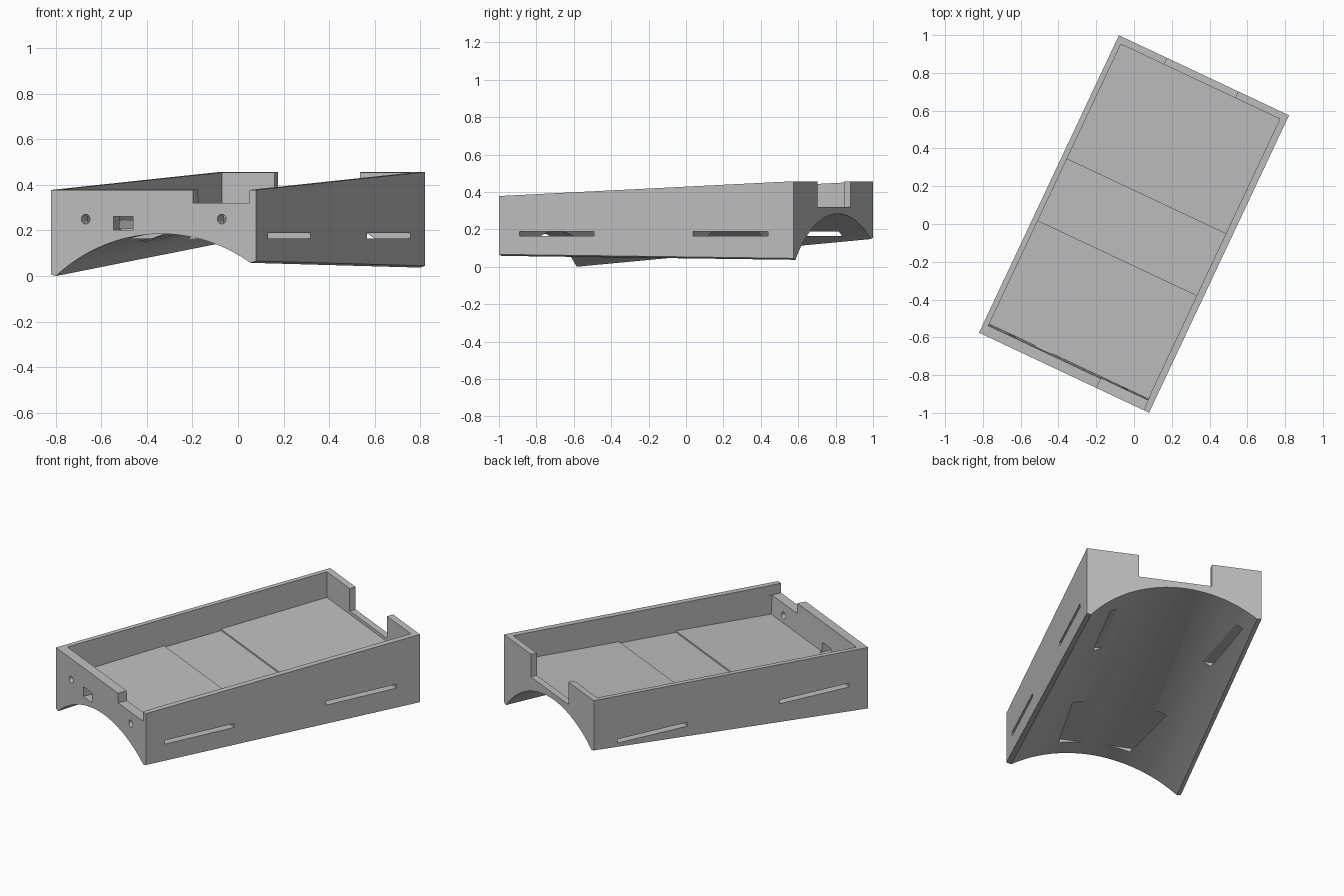
import bpy, bmesh, math
from mathutils import Matrix, Vector

if "Cube" in bpy.data.objects:
    bpy.data.objects.remove(bpy.data.objects["Cube"])

W, L = 0.4975, 0.87          # half width, half length
TURN = Matrix.Rotation(math.radians(-25.2), 4, 'Z')
ARC_STEPS = 40

grey = bpy.data.materials.new("plain_grey")
grey.diffuse_color = (0.52, 0.52, 0.52, 1)
grey.use_nodes = True
grey.node_tree.nodes["Principled BSDF"].inputs["Base Color"].default_value = grey.diffuse_color


def make_object(name, bm):
    bmesh.ops.recalc_face_normals(bm, faces=bm.faces[:])
    me = bpy.data.meshes.new(name)
    bm.to_mesh(me)
    bm.free()
    ob = bpy.data.objects.new(name, me)
    bpy.context.collection.objects.link(ob)
    me.materials.append(grey)
    return ob


def loft(name, ring_a, ring_b):
    """Closed solid between two matching rings of points."""
    bm = bmesh.new()
    a = [bm.verts.new(p) for p in ring_a]
    b = [bm.verts.new(p) for p in ring_b]
    n = len(a)
    for i in range(n):
        j = (i + 1) % n
        bm.faces.new((a[i], a[j], b[j], b[i]))
    bm.faces.new(a)
    bm.faces.new(b)
    return make_object(name, bm)


def arc(p, q, r):
    """Circular arc from p through q to r."""
    p, q, r = Vector(p), Vector(q), Vector(r)
    d = 2 * (p.x * (q.y - r.y) + q.x * (r.y - p.y) + r.x * (p.y - q.y))
    pp, qq, rr = p.length_squared, q.length_squared, r.length_squared
    c = Vector(((pp * (q.y - r.y) + qq * (r.y - p.y) + rr * (p.y - q.y)) / d,
                (pp * (r.x - q.x) + qq * (p.x - r.x) + rr * (q.x - p.x)) / d))
    rad = (p - c).length
    a0 = math.atan2(p.y - c.y, p.x - c.x)
    a1 = math.atan2(r.y - c.y, r.x - c.x)
    return [(c.x + rad * math.cos(a0 + (a1 - a0) * i / ARC_STEPS),
             c.y + rad * math.sin(a0 + (a1 - a0) * i / ARC_STEPS))
            for i in range(ARC_STEPS + 1)]


def end_ring(v, top, left, apex, right):
    """Arched end outline with narrow sloping lips at both lower edges."""
    pts = [(W, top), (-W, top), (-W, left[1] + 0.007)]
    pts += arc(left, apex, right)
    pts.append((W, right[1] + 0.008))
    return [(u, v, z) for u, z in pts]


def box(u0, u1, v0, v1, z0, z1):
    ring = [(v0, z0), (v1, z0), (v1, z1), (v0, z1)]
    return loft("cutter", [(u0, v, z) for v, z in ring],
                [(u1, v, z) for v, z in ring])


def peg(u, z, radius):
    ring = [(u + radius * math.cos(math.tau * i / 24),
             z + radius * math.sin(math.tau * i / 24)) for i in range(24)]
    return loft("cutter", [(x, -L - 0.05, y) for x, y in ring],
                [(x, -0.79, y) for x, y in ring])


# Tray body: sloping top, tapering arched underside
tray = loft("cradle_tray",
            end_ring(-L, 0.378, (-0.475, 0.0), (0.03, 0.185), (0.47, 0.058)),
            end_ring(L, 0.457, (-0.472, 0.148), (-0.06, 0.283), (0.475, 0.037)))

# Pocket with a shallow recessed pan across the middle of its floor
floor = [(-0.805, 0.207), (-0.2, 0.245), (-0.2, 0.236), (0.16, 0.254),
         (0.16, 0.263), (0.832, 0.30), (0.832, 0.7), (-0.815, 0.7), (-0.815, 0.37)]
cutters = [loft("cutter", [(-0.468, v, z) for v, z in floor],
                [(0.462, v, z) for v, z in floor])]

# Strap slots through both sides
for v0, v1 in ((-0.75, -0.31), (0.275, 0.72)):
    cutters.append(box(-0.7, 0.7, v0, v1, 0.165, 0.188))

# Rim notches in the front and back walls
cutters.append(box(0.19, 0.465, -1.0, -0.79, 0.32, 0.7))
cutters.append(box(-0.215, 0.2, 0.81, 1.0, 0.32, 0.7))

# Front wall port and two screw holes
cutters.append(box(-0.195, -0.1, -1.0, -0.79, 0.203, 0.262))
cutters += [peg(u, 0.25, 0.021) for u in (-0.33, 0.33)]

# Cut everything out of the tray
bpy.context.view_layer.objects.active = tray
for cut in cutters:
    cut.hide_render = True
    mod = tray.modifiers.new("cut", 'BOOLEAN')
    mod.operation = 'DIFFERENCE'
    mod.solver = 'EXACT'
    mod.object = cut
    bpy.ops.object.modifier_apply(modifier=mod.name)
    bpy.data.objects.remove(cut)

# Turn to the diagonal stance and smooth the arch
tray.data.transform(TURN)
bpy.ops.object.select_all(action='DESELECT')
tray.select_set(True)
bpy.ops.object.shade_smooth_by_angle(angle=math.radians(25))
